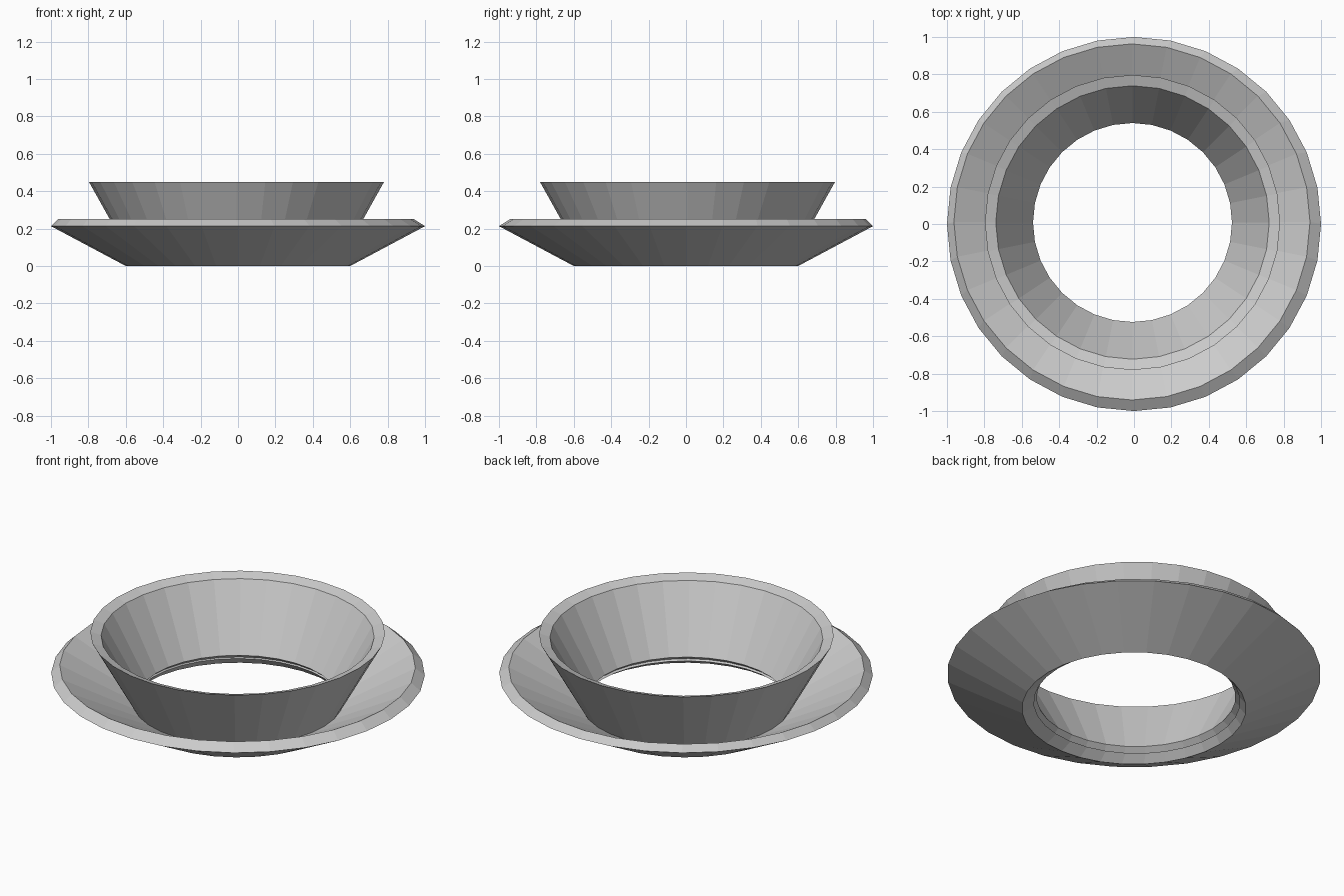
import bpy, bmesh, math

if "Cube" in bpy.data.objects:
    bpy.data.objects.remove(bpy.data.objects["Cube"])

SIDES = 32


def lathe(name, profile):
    """Revolve a closed (radius, z, shift) profile; shift nudges a ring to (-x, +y)."""
    bm = bmesh.new()
    rings = []
    for r, z, s in profile:
        ring = []
        for i in range(SIDES):
            a = 2 * math.pi * i / SIDES
            ring.append(bm.verts.new((r * math.cos(a) - s, r * math.sin(a) + s, z)))
        rings.append(ring)
    for k, low in enumerate(rings):
        high = rings[(k + 1) % len(rings)]
        for i in range(SIDES):
            j = (i + 1) % SIDES
            bm.faces.new((low[i], low[j], high[j], high[i]))
    bmesh.ops.recalc_face_normals(bm, faces=bm.faces)
    mesh = bpy.data.meshes.new(name)
    bm.to_mesh(mesh)
    bm.free()
    obj = bpy.data.objects.new(name, mesh)
    bpy.context.collection.objects.link(obj)
    return obj


# Wide shallow dish with a bevelled rim
lathe("outer_dish", [(0.60, 0.0, 0), (1.0, 0.213, 0),
                     (0.952, 0.25, 0.011), (0.552, 0.04, 0.011)])

# Steeper funnel collar seated inside the dish
lathe("inner_collar", [(0.563, 0.045, 0.008), (0.789, 0.45, 0.008),
                       (0.731, 0.43, 0.008), (0.532, 0.07, 0.008)])
